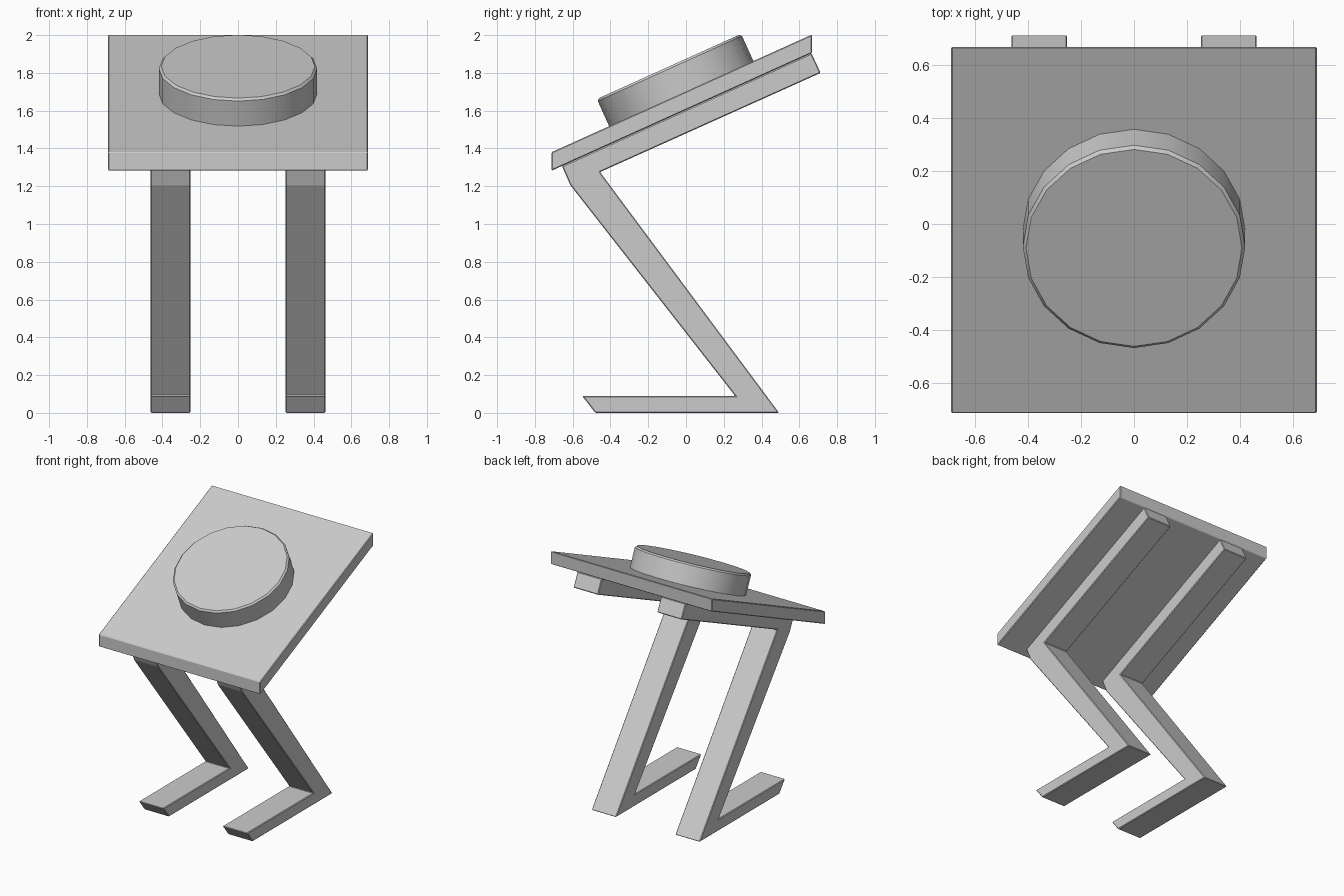
import bpy, bmesh, math
from mathutils import Matrix

if "Cube" in bpy.data.objects:
    bpy.data.objects.remove(bpy.data.objects["Cube"])


def finish(bm, name, bevel=0.005):
    bmesh.ops.recalc_face_normals(bm, faces=bm.faces)
    mesh = bpy.data.meshes.new(name)
    bm.to_mesh(mesh)
    bm.free()
    obj = bpy.data.objects.new(name, mesh)
    bpy.context.collection.objects.link(obj)
    mod = obj.modifiers.new("edge_bevel", 'BEVEL')
    mod.width = bevel
    mod.segments = 1
    mod.limit_method = 'ANGLE'
    mod.angle_limit = math.radians(25)
    return obj


def prism(name, profile, x0, x1):
    """Extrude a (y, z) profile along x."""
    bm = bmesh.new()
    face = bm.faces.new([bm.verts.new((x0, y, z)) for y, z in profile])
    ext = bmesh.ops.extrude_face_region(bm, geom=[face])
    verts = [v for v in ext["geom"] if isinstance(v, bmesh.types.BMVert)]
    bmesh.ops.translate(bm, verts=verts, vec=(x1 - x0, 0, 0))
    return finish(bm, name)


# Sloping seat board with upright front and back edges
prism("seat_board", [(-0.712, 1.282), (0.667, 1.905), (0.667, 2.003), (-0.712, 1.38)],
      -0.689, 0.689)

# Z-shaped leg: arm under the board, slanted upright and foot, mirrored
leg = prism("leg", [(-0.657, 1.307), (-0.612, 1.205), (0.26, 0.09), (-0.55, 0.09),
                    (-0.48, 0.0), (0.493, 0.0), (-0.455, 1.275), (0.713, 1.80),
                    (0.664, 1.904)], 0.252, 0.462)
leg.modifiers.new("mirror", 'MIRROR')

# Round cushion, tilted with the board
tilt = math.atan2(0.623, 1.379)
height = 0.18
bm = bmesh.new()
bmesh.ops.create_cone(bm, cap_ends=True, segments=20, radius1=0.419, radius2=0.419,
                      depth=height)
bmesh.ops.transform(bm, verts=bm.verts, matrix=Matrix.Translation((0, -0.09, 1.834))
                    @ Matrix.Rotation(tilt, 4, 'X')
                    @ Matrix.Translation((0, 0, -height / 2)))
cushion = finish(bm, "cushion", 0.012)
bpy.context.view_layer.objects.active = cushion
cushion.select_set(True)
bpy.ops.object.shade_smooth_by_angle(angle=math.radians(30))
